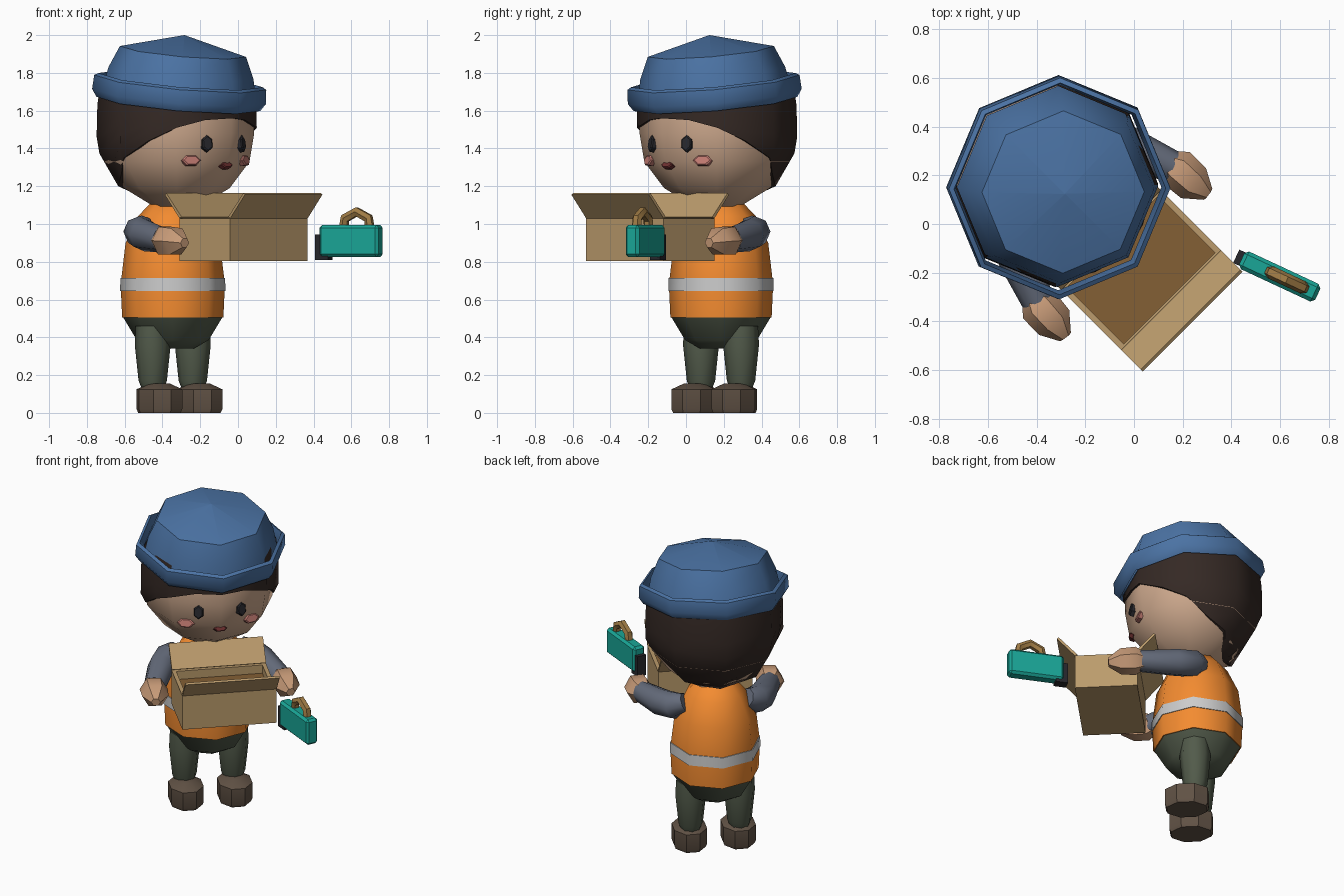
import bpy, bmesh
from math import sin, cos, pi, radians
from mathutils import Matrix, Vector

if "Cube" in bpy.data.objects:
    bpy.data.objects.remove(bpy.data.objects["Cube"])

# The figure is built facing -y around the origin, then turned 45 degrees
FIG = Matrix.Translation((-0.31, 0.15, 0)) @ Matrix.Rotation(radians(45), 4, 'Z')
COL = dict(blue=(.07, .17, .37), hair=(.035, .022, .018), skin=(.62, .40, .27), hand=(.58, .33, .19),
           orange=(.9, .26, .03), white=(.66, .66, .64), green=(.085, .105, .07), boot=(.12, .085, .06),
           sleeve=(.13, .15, .2), card=(.5, .33, .15), inside=(.23, .115, .035), teal=(.01, .38, .31),
           black=(.02, .02, .025), gold=(.35, .2, .06), blush=(.55, .2, .17), lips=(.16, .03, .03))
MATS = {}


def finish(name, bm, color, M=FIG, smooth=50, bevel=0):
    bmesh.ops.transform(bm, matrix=M, verts=bm.verts)
    bmesh.ops.recalc_face_normals(bm, faces=bm.faces)
    me = bpy.data.meshes.new(name)
    bm.to_mesh(me)
    bm.free()
    if color not in MATS:
        MATS[color] = bpy.data.materials.new(color)
        MATS[color].diffuse_color = (*COL[color], 1)
    me.materials.append(MATS[color])
    ob = bpy.data.objects.new(name, me)
    bpy.context.collection.objects.link(ob)
    if smooth:
        bpy.ops.object.select_all(action='DESELECT')
        ob.select_set(True)
        bpy.context.view_layer.objects.active = ob
        bpy.ops.object.shade_smooth_by_angle(angle=radians(smooth))
    if bevel:
        b = ob.modifiers.new("bevel", 'BEVEL')
        b.width, b.segments = bevel, 1
    return ob


def skin_rings(rings, caps=True, loop=False):
    """Bridge a list of point rings into a surface."""
    bm = bmesh.new()
    vs = [[bm.verts.new(p) for p in r] for r in rings]
    n = len(vs[0])
    pairs = list(zip(vs, vs[1:])) + ([(vs[-1], vs[0])] if loop else [])
    for a, b in pairs:
        for i in range(n):
            j = (i + 1) % n
            bm.faces.new((a[i], a[j], b[j], b[i]))
    if caps and not loop:
        bm.faces.new(vs[0])
        bm.faces.new(vs[-1])
    return bm


def lathe(prof, cx=0, cy=0, n=8, sy=1, phase=0, **kw):
    return skin_rings([[(cx + r * cos(2 * pi * i / n + phase), cy + sy * r * sin(2 * pi * i / n + phase), z)
                        for i in range(n)] for r, z in prof], **kw)


def tube(pts, n=6, **kw):
    """Tube through (point, radius) pairs."""
    P = [Vector(p) for p, r in pts]
    rings = []
    for k, (p, r) in enumerate(pts):
        q = (P[min(k + 1, len(P) - 1)] - P[max(k - 1, 0)]).to_track_quat('Z', 'Y')
        rings.append([P[k] + q @ Vector((r * cos(2 * pi * i / n), r * sin(2 * pi * i / n), 0)) for i in range(n)])
    return skin_rings(rings, **kw)


def block(x0, x1, y0, y1, z0, z1):
    return skin_rings([[(x0, y0, z), (x1, y0, z), (x1, y1, z), (x0, y1, z)] for z in (z0, z1)])


# Hat, tipped forward
HAT = FIG @ Matrix.Translation((0, 0, 1.70)) @ Matrix.Rotation(radians(7), 4, 'X')
finish("hat_dome", lathe([(.415, -.05), (.385, .1), (.335, .215), (.002, .302)]), "blue", HAT)
finish("hat_brim", lathe([(.435, -.065), (.462, -.025), (.457, .05), (.437, .062), (.424, 0)], loop=True),
       "blue", HAT)

# Head
HY = 0.02
finish("head", lathe([(.10, 1.08), (.28, 1.19), (.385, 1.33), (.41, 1.48), (.41, 1.62), (.39, 1.70)], cy=HY), "skin")

# Hair shell with a hairline that drops from the forehead to the nape
HAIR = [(.13, 1.08), (.31, 1.2), (.425, 1.40), (.422, 1.62), (.408, 1.72)]
LINE = [1.56, 1.55, 1.51, 1.44, 1.35, 1.26, 1.20, 1.15, 1.13]


def hair_r(z):
    for (r0, z0), (r1, z1) in zip(HAIR, HAIR[1:]):
        if z <= z1:
            return r0 + (r1 - r0) * (z - z0) / (z1 - z0)
    return HAIR[-1][0]


rings = []
for k in range(-1, 7):
    ring = []
    for i in range(16):
        low = LINE[min(i, 16 - i)]
        z = low + (1.72 - low) * max(k, 0) / 6
        r = (hair_r(z) - (.04 if k < 0 else 0)) * (.924 if i % 2 else 1)
        ring.append((r * sin(i * pi / 8), HY - r * cos(i * pi / 8), z))
    rings.append(ring)
finish("hair", skin_rings(rings, caps=False), "hair")


# Face details: thin six-sided discs lying on the face
def face_disc(name, x, y, z, w, h, yaw, pitch, color):
    M = (FIG @ Matrix.Translation((x, y, z)) @ Matrix.Rotation(radians(yaw), 4, 'Z')
         @ Matrix.Rotation(radians(90 + pitch), 4, 'X') @ Matrix.Diagonal((w / 2, h / 2, 1, 1)))
    finish(name, lathe([(1, -.015), (1, .008), (.8, .014)], n=6, phase=pi / 6 if h > w else 0), color, M, smooth=0)


for s, side in ((-1, "right"), (1, "left")):
    face_disc(side + "_eye", s * .13, -.335, 1.425, .065, .09, s * 22.5, -9, "black")
    face_disc(side + "_cheek", s * .20, -.285, 1.335, .11, .06, s * 22.5, -14, "blush")
face_disc("mouth", 0, -.348, 1.31, .085, .038, 0, -25, "lips")

# Vest, reflective band and trousers
BY = 0.05
finish("vest", lathe([(.268, .505), (.276, .68), (.25, .90), (.185, 1.04), (.10, 1.13)], cy=BY), "orange")
finish("reflective_band", lathe([(.26, .645), (.279, .645), (.277, .715), (.26, .715)], cy=BY, loop=True), "white")
finish("trouser_hips", lathe([(.11, .34), (.19, .385), (.265, .51)], cy=BY), "green")

for s, side in ((-1, "right"), (1, "left")):
    # Leg and boot
    finish(side + "_leg", lathe([(.055, .12), (.075, .17), (.095, .36), (.09, .46)], cx=s * .15, cy=BY), "green")
    finish(side + "_boot", lathe([(.10, 0), (.108, .02), (.108, .125), (.05, .155)], cx=s * .15, cy=0,
                                 sy=1.3, phase=pi / 8), "boot", smooth=30)
    # Sleeve and hand reaching forward
    finish(side + "_sleeve", tube([((s * .19, .08, .99), .06), ((s * .25, .05, .96), .085),
                                   ((s * .31, -.05, .94), .085), ((s * .39, -.27, .915), .068)], n=8), "sleeve")
    finish(side + "_hand", tube([((s * .385, -.24, .915), .055), ((s * .40, -.29, .912), .085),
                                 ((s * .405, -.38, .908), .08), ((s * .415, -.455, .90), .028)]), "hand")

# Open carton
X, F, B, Z0, Z1, T = .29, -.67, -.29, .805, 1.03, .025
sq = lambda d, z: [(-X + d, F + d, z), (X - d, F + d, z), (X - d, B - d, z), (-X + d, B - d, z)]
finish("carton", skin_rings([sq(0, Z0), sq(0, Z1), sq(T, Z1), sq(T, Z0 + .02)]), "card", smooth=0)
finish("carton_inside", block(-X + T, X - T, F + T, B - T, .83, .975), "inside", smooth=0)
for name, y, d in (("front_flap", F, -1), ("back_flap", B, 1)):
    finish(name, skin_rings([[(x, y, Z1), (x, y + d * .11, 1.155), (x, y + d * .11 - d * .012, 1.163),
                              (x, y - d * .015, Z1 + .008)] for x in (-X, X)]), "card", smooth=0)

# Small carry case beside the carton
CASE = Matrix.Translation((.597, -.215, 0)) @ Matrix.Rotation(radians(-25), 4, 'Z')
finish("case_body", block(-.17, .175, -.04, .04, .825, .995), "teal", CASE, smooth=0, bevel=.015)
finish("case_end_plate", block(-.195, -.12, -.03, .03, .81, .945), "black", CASE, smooth=0)
finish("case_handle", tube([((.035 + x, 0, z), .027) for x, z in
                            ((-.075, .98), (-.068, 1.03), (0, 1.065), (.068, 1.03), (.075, .98))]), "gold", CASE)

for m in bpy.data.materials:
    if m.users and not m.is_grease_pencil:
        m.use_nodes = True
        m.node_tree.nodes["Principled BSDF"].inputs["Base Color"].default_value = m.diffuse_color
